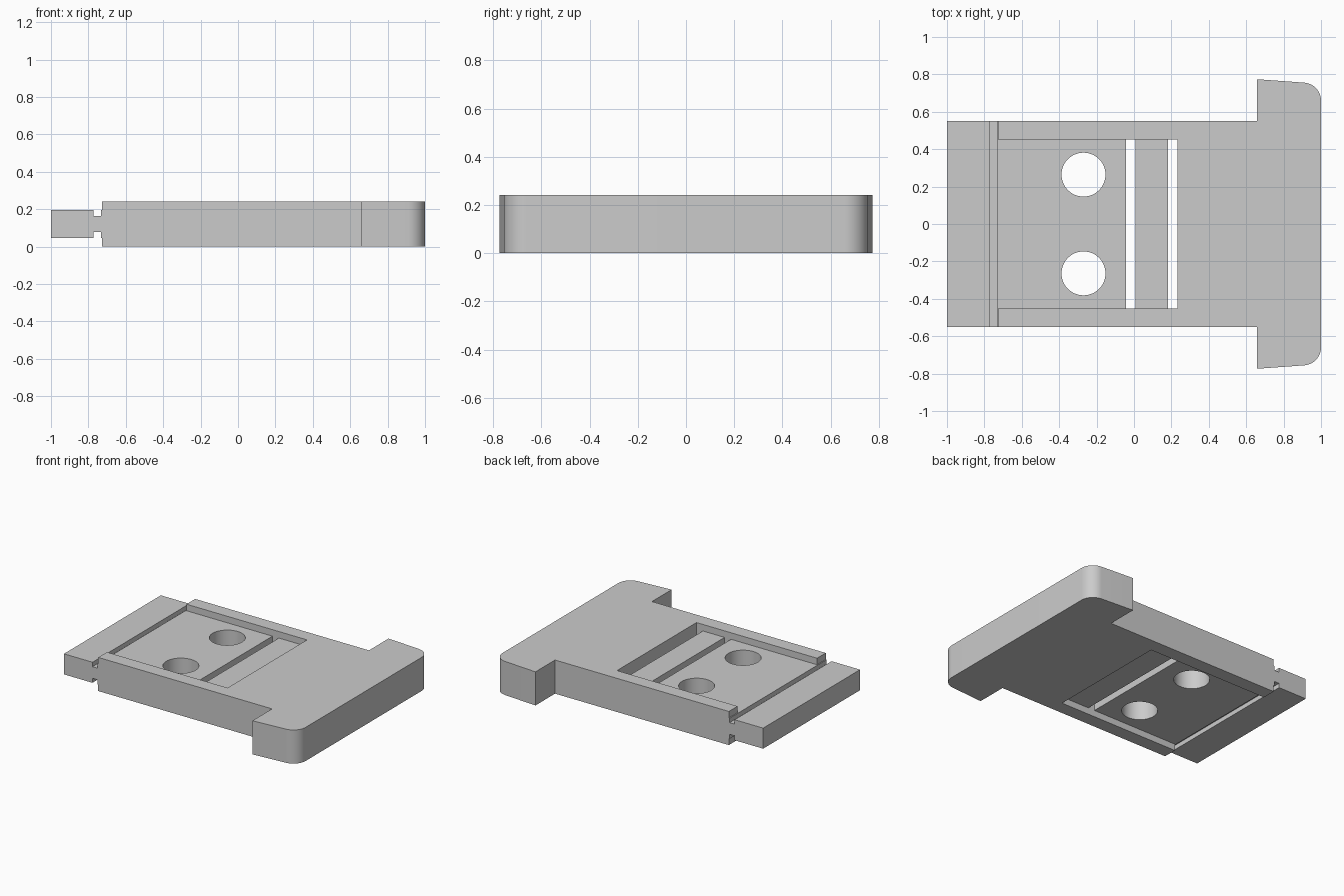
import bpy, bmesh, math

if "Cube" in bpy.data.objects:
    bpy.data.objects.remove(bpy.data.objects["Cube"])

H = 0.242            # plate thickness
MID = H / 2
PAD = 0.074          # half thickness of tongue and recessed pad
NECK = 0.042         # half thickness at the cross groove
BODY_Y, HEAD_Y, POCKET_Y = 0.551, 0.774, 0.452

grey = bpy.data.materials.new("plain grey")
grey.diffuse_color = (0.6, 0.6, 0.6, 1)
grey.use_nodes = True
grey.node_tree.nodes["Principled BSDF"].inputs["Base Color"].default_value = grey.diffuse_color


def prism(name, outline, z0, z1):
    bm = bmesh.new()
    face = bm.faces.new([bm.verts.new((x, y, z0)) for x, y in outline])
    top = bmesh.ops.extrude_face_region(bm, geom=[face])["geom"]
    verts = [v for v in top if isinstance(v, bmesh.types.BMVert)]
    bmesh.ops.translate(bm, verts=verts, vec=(0, 0, z1 - z0))
    bmesh.ops.recalc_face_normals(bm, faces=bm.faces)
    mesh = bpy.data.meshes.new(name)
    bm.to_mesh(mesh)
    bm.free()
    ob = bpy.data.objects.new(name, mesh)
    bpy.context.collection.objects.link(ob)
    return ob


def box(x0, x1, y, z0, z1):
    return prism("cutter", [(x0, -y), (x1, -y), (x1, y), (x0, y)], z0, z1)


# Plate outline: straight tongue and body, wide head with rounded corners
R = 0.097
half = [(-1, BODY_Y), (0.657, BODY_Y), (0.657, HEAD_Y)]
for i in range(13):
    a = math.radians(86 * (1 - i / 12))
    half.append((1 - R + R * math.cos(a), 0.756 - R + R * math.sin(a)))
plate = prism("plate", half + [(x, -y) for x, y in reversed(half)], 0, H)
plate.data.materials.append(grey)

cutters = []
# Thinned tongue, cross groove and pocket on both faces
for x0, x1, y, t in [(-1.1, -0.727, 1, PAD), (-0.773, -0.733, 1, NECK),
                     (-0.75, 0.233, POCKET_Y, PAD)]:
    cutters.append(box(x0, x1, y, MID + t, H + 0.1))
    cutters.append(box(x0, x1, y, -0.1, MID - t))

# Two through slots leaving a cross bar
for x0, x1 in [(-0.042, 0.009), (0.182, 0.233)]:
    cutters.append(box(x0, x1, POCKET_Y, -0.1, H + 0.1))

# Two round through holes
for side in (-1, 1):
    ring = [(-0.27 + 0.1175 * math.cos(i * math.tau / 48),
             side * 0.264 + 0.1175 * math.sin(i * math.tau / 48)) for i in range(48)]
    cutters.append(prism("cutter", ring, -0.1, H + 0.1))

for c in cutters:
    c.hide_render = True
    mod = plate.modifiers.new("cut", 'BOOLEAN')
    mod.operation = 'DIFFERENCE'
    mod.solver = 'EXACT'
    mod.object = c

# Bake the cuts and remove the cutters
deps = bpy.context.evaluated_depsgraph_get()
baked = bpy.data.meshes.new_from_object(plate.evaluated_get(deps))
plate.modifiers.clear()
plate.data = baked
for c in cutters:
    bpy.data.objects.remove(c)

bpy.context.view_layer.objects.active = plate
plate.select_set(True)
bpy.ops.object.shade_smooth_by_angle(angle=math.radians(30))
